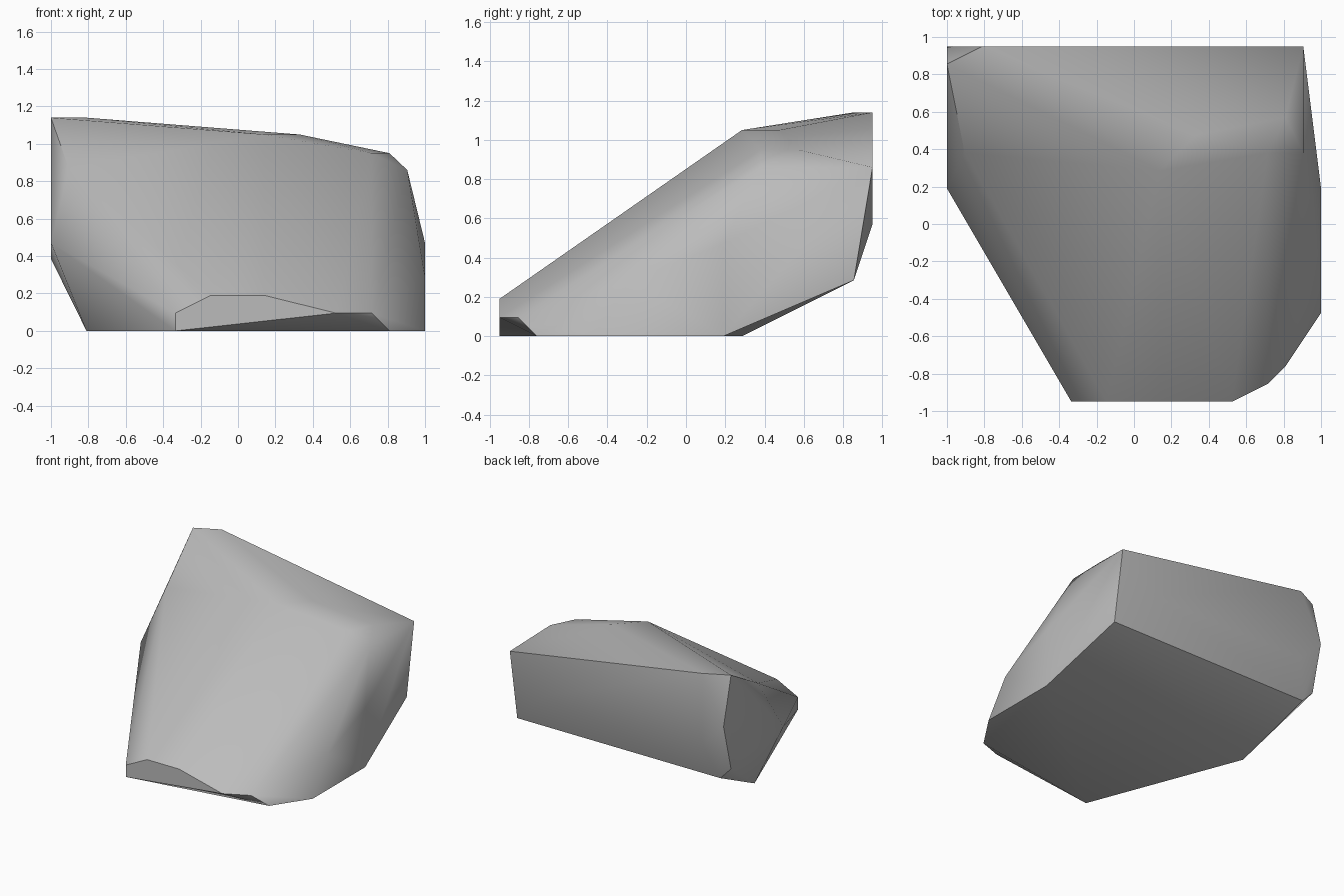
import bpy, bmesh, math

cube = bpy.data.objects.get("Cube")
if cube:
    bpy.data.objects.remove(cube, do_unlink=True)

# Stone colour
stone = bpy.data.materials.new("stone grey")
stone.use_nodes = True
colour = (0.5, 0.5, 0.5, 1)
stone.diffuse_color = colour
stone.node_tree.nodes["Principled BSDF"].inputs["Base Color"].default_value = colour

# Corners of the boulder, grouped by region
base = [(-.335, -.95, 0), (.81, -.76, 0), (1, -.475, 0), (1, .19, 0), (-.81, .285, 0)]
nose = [(-.335, -.95, .095), (-.145, -.95, .19), (.14, -.95, .19),
        (.525, -.95, .095), (.715, -.855, .095)]
right_side = [(1, -.285, .285), (1, .19, .47), (.905, .38, .86), (.905, .855, .285)]
left_side = [(-1, .19, .47), (-.905, .38, .87), (-1, .855, .385), (-.905, .855, .285)]
back = [(.905, .95, .86), (-1, .95, .76), (.62, .95, .57), (-.81, .95, .57)]
crest = [(-1, .855, 1.14), (-.81, .95, 1.14), (.14, .285, 1.05), (.33, .475, 1.05),
         (.715, .38, .95), (.81, .57, .95)]

# Faceted stone body wrapped around the corners
bm = bmesh.new()
for corner in base + nose + right_side + left_side + back + crest:
    bm.verts.new(corner)
hull = bmesh.ops.convex_hull(bm, input=bm.verts[:])
spare = {v for v in hull["geom_interior"] + hull["geom_unused"]
         if isinstance(v, bmesh.types.BMVert)}
bmesh.ops.delete(bm, geom=list(spare), context="VERTS")
bmesh.ops.dissolve_limit(bm, angle_limit=math.radians(1), verts=bm.verts[:], edges=bm.edges[:])
bmesh.ops.recalc_face_normals(bm, faces=bm.faces[:])

mesh = bpy.data.meshes.new("boulder")
bm.to_mesh(mesh)
bm.free()
mesh.materials.append(stone)
boulder = bpy.data.objects.new("boulder", mesh)
bpy.context.collection.objects.link(boulder)

# Soft shading with crisp breaks
bpy.context.view_layer.objects.active = boulder
boulder.select_set(True)
bpy.ops.object.shade_smooth_by_angle(angle=math.radians(42))
